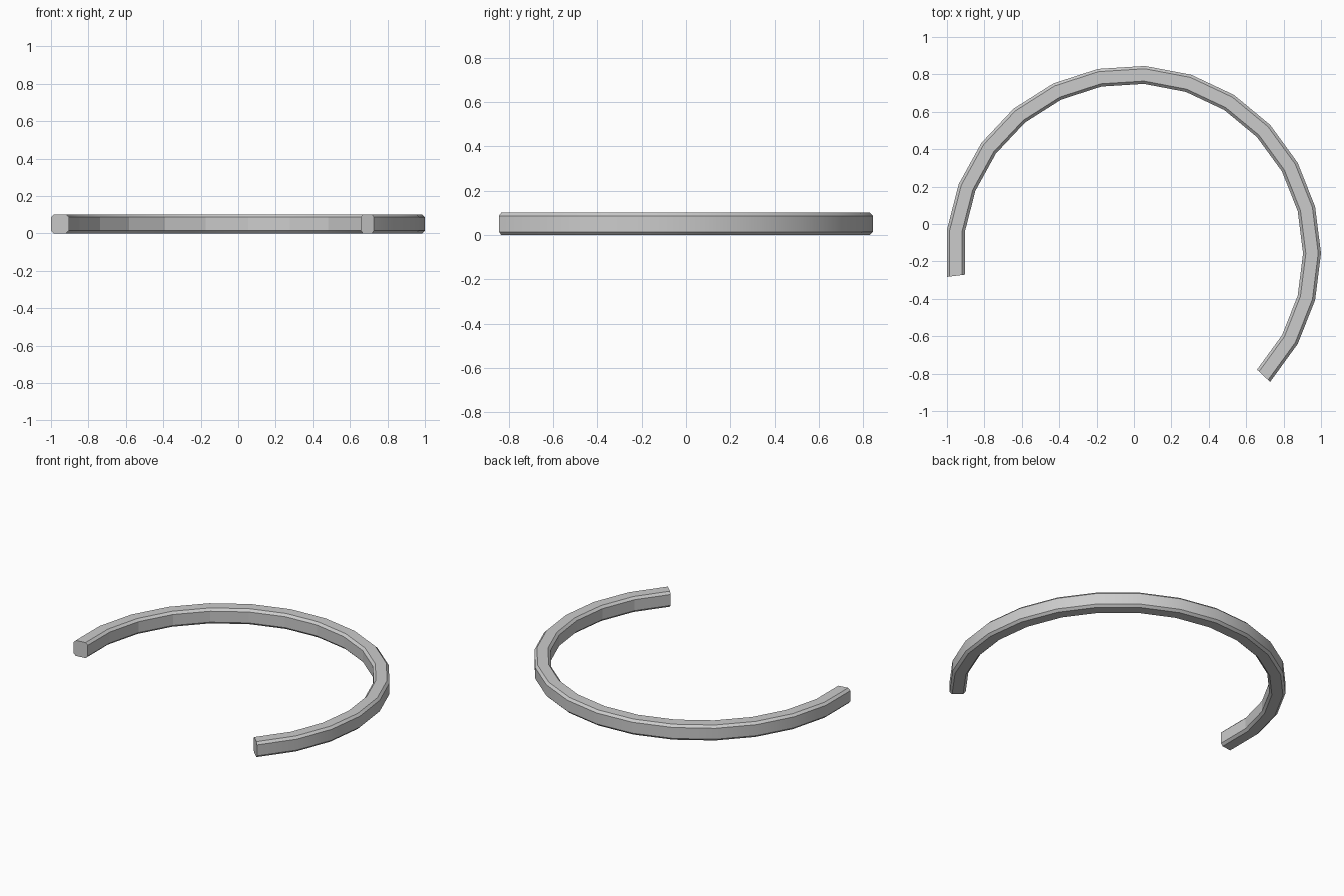
import bpy, bmesh
from math import radians, sin, cos

if "Cube" in bpy.data.objects:
    bpy.data.objects.remove(bpy.data.objects["Cube"])

R, WIDTH, HEIGHT, CH = 1.004, 0.096, 0.102, 0.015
CX, CY = -0.004, -0.157
STEP, START, SEGS = 14.4, -43.2, 16      # 16 of 25 sides of a full ring

# chamfered square cross-section as (radius, height)
r0, r1 = R - WIDTH, R
profile = [(r1, CH), (r1, HEIGHT - CH), (r1 - CH, HEIGHT), (r0 + CH, HEIGHT),
           (r0, HEIGHT - CH), (r0, CH), (r0 + CH, 0), (r1 - CH, 0)]
n = len(profile)

# sweep the section along the open arc
bm = bmesh.new()
rings = []
for i in range(SEGS + 1):
    a = radians(START + STEP * i)
    rings.append([bm.verts.new((CX + r * cos(a), CY + r * sin(a), z)) for r, z in profile])
for a, b in zip(rings, rings[1:]):
    for k in range(n):
        f = bm.faces.new((a[k], b[k], b[(k + 1) % n], a[(k + 1) % n]))
        f.smooth = k != 4                # inner wall stays faceted

# end caps
bm.faces.new(rings[0])
bm.faces.new(rings[-1][::-1])
bmesh.ops.recalc_face_normals(bm, faces=bm.faces)

# keep chamfer lines and cap outlines crisp
for e in bm.edges:
    e.smooth = e.calc_face_angle(0) < radians(20)

mesh = bpy.data.meshes.new("open_ring")
bm.to_mesh(mesh)
bm.free()
bpy.context.collection.objects.link(bpy.data.objects.new("open_ring", mesh))
